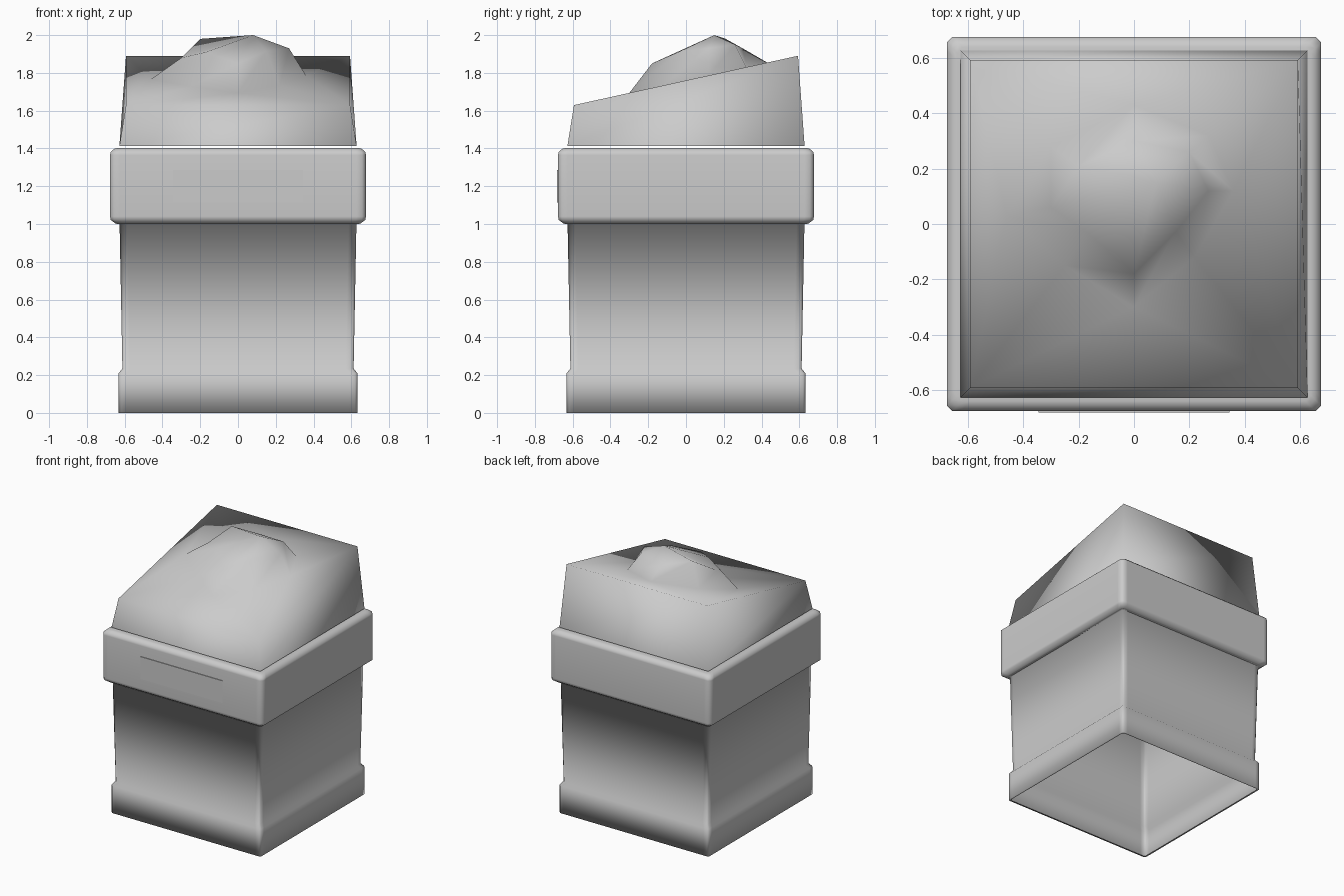
import bpy, bmesh, math

if "Cube" in bpy.data.objects:
    bpy.data.objects.remove(bpy.data.objects["Cube"])

grey = bpy.data.materials.new("light grey")
grey.diffuse_color = (0.6, 0.6, 0.6, 1)
grey.use_nodes = True
grey.node_tree.nodes["Principled BSDF"].inputs["Base Color"].default_value = grey.diffuse_color


def make(name, bm):
    bmesh.ops.recalc_face_normals(bm, faces=bm.faces)
    for f in bm.faces:
        f.smooth = True
    me = bpy.data.meshes.new(name)
    bm.to_mesh(me)
    bm.free()
    me.materials.append(grey)
    ob = bpy.data.objects.new(name, me)
    bpy.context.collection.objects.link(ob)
    return ob


def square_ring(bm, h, z, c=0.012, s=0.03):
    """Square loop with small chamfered corners and support points."""
    side = [(h, -h + c + s), (h, -h + c), (h, h - c), (h, h - c - s)]
    side = [side[0], side[3], side[2]]
    pts = []
    for k in range(4):
        a = k * math.pi / 2
        for x, y in [(h, -h + c)] + side:
            pts.append((x * math.cos(a) - y * math.sin(a),
                        x * math.sin(a) + y * math.cos(a), z))
    return [bm.verts.new(p) for p in pts]


def square_shell(name, profile, c=0.012):
    """Open shell through (half width, height) pairs."""
    bm = bmesh.new()
    rings = [square_ring(bm, h, z, c) for h, z in profile]
    for a, b in zip(rings, rings[1:]):
        n = len(a)
        for i in range(n):
            j = (i + 1) % n
            bm.faces.new((a[i], a[j], b[j], b[i]))
    # point the outer wall outwards
    ob = make(name, bm)
    return ob


# Body: foot band with a thin lip, then a slightly flaring hollow wall
square_shell("bin_body", [(0.62, 0.0), (0.632, 0.0), (0.632, 0.21),
                          (0.612, 0.235), (0.627, 1.0), (0.645, 1.0)])

# Collar: wide band with softened edges, support loops keep it flat
square_shell("collar", [(0.62, 1.0), (0.64, 1.0), (0.65, 1.004), (0.675, 1.022),
                        (0.677, 1.04), (0.677, 1.365), (0.675, 1.38),
                        (0.655, 1.398), (0.64, 1.402), (0.60, 1.402)], 0.02)

# Thin plate on the front of the collar
bm = bmesh.new()
bmesh.ops.create_cube(bm, size=1)
for v in bm.verts:
    v.co = (v.co.x * 0.69, -0.678 + v.co.y * 0.008, 1.2 + v.co.z * 0.17)
plate = make("front_plate", bm)
for p in plate.data.polygons:
    p.use_smooth = False

# Contents: sloped block with a lumpy mound
bm = bmesh.new()


def slope(y):
    return 1.76 + 0.22 * y


signs = [(-1, -1), (1, -1), (1, 1), (-1, 1)]
foot = [bm.verts.new((0.628 * x, 0.628 * y, 1.412)) for x, y in signs]
rim = [bm.verts.new((0.593 * x, 0.593 * y, slope(0.593 * y))) for x, y in signs]
base = [bm.verts.new((x, y, slope(y))) for x, y in
        [(-.46, .03), (-.25, -.15), (0, -.3), (.22, -.12),
         (.36, .12), (.27, .32), (0, .43), (-.3, .28)]]
mid = [bm.verts.new(p) for p in
       [(-.3, .06, 1.88), (-.17, -.03, 1.91), (0, -.18, 1.85), (.15, -.03, 1.915),
        (.27, .12, 1.93), (.2, .26, 1.95), (0, .3, 1.93), (-.2, .21, 1.98)]]
peak = bm.verts.new((.08, .15, 2.0))
for i in range(4):
    j = (i + 1) % 4
    bm.faces.new((foot[i], foot[j], rim[j], rim[i]))
    # fan from each corner to the mound, then fill the edge between corners
    for k in (2 * i, 2 * i + 1):
        bm.faces.new((rim[i], base[(k + 1) % 8], base[k]))
    bm.faces.new((rim[i], rim[j], base[(2 * i + 2) % 8]))
for i in range(8):
    j = (i + 1) % 8
    bm.faces.new((base[i], base[j], mid[j], mid[i]))
    bm.faces.new((mid[i], mid[j], peak))
make("heaped_contents", bm)
